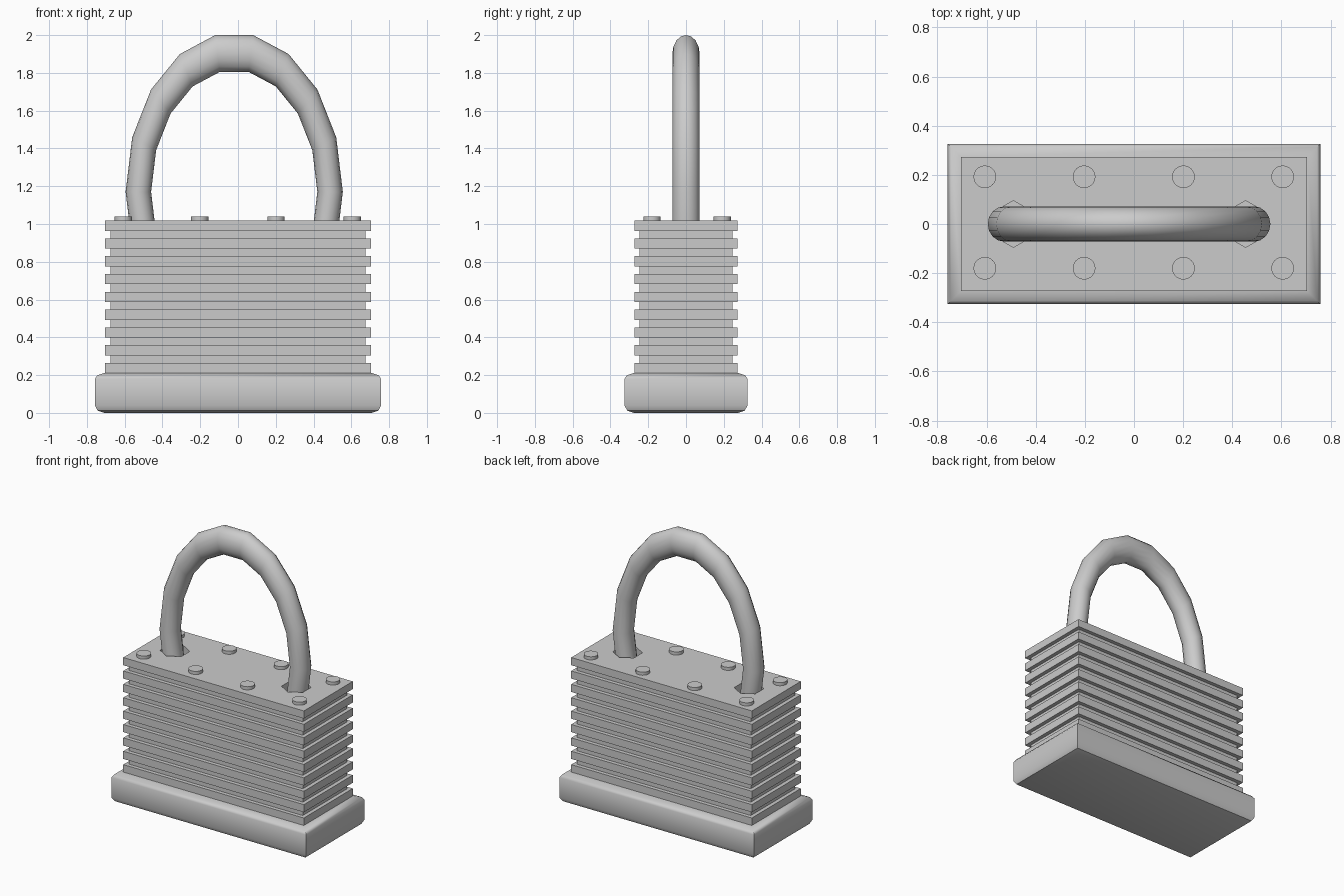
import bpy, bmesh, math

if "Cube" in bpy.data.objects:
    bpy.data.objects.remove(bpy.data.objects["Cube"])


def finish(name, bm, smooth=None):
    bmesh.ops.recalc_face_normals(bm, faces=bm.faces)
    mesh = bpy.data.meshes.new(name)
    bm.to_mesh(mesh)
    bm.free()
    ob = bpy.data.objects.new(name, mesh)
    bpy.context.collection.objects.link(ob)
    if smooth:
        bpy.ops.object.select_all(action='DESELECT')
        ob.select_set(True)
        bpy.context.view_layer.objects.active = ob
        bpy.ops.object.shade_smooth_by_angle(angle=math.radians(smooth))
    return ob


def loft(bm, rings):
    """Skin closed rings of points and cap both ends."""
    loops = [[bm.verts.new(p) for p in ring] for ring in rings]
    for a, b in zip(loops, loops[1:]):
        for i in range(len(a)):
            j = (i + 1) % len(a)
            bm.faces.new((a[i], a[j], b[j], b[i]))
    bm.faces.new(loops[0][::-1])
    bm.faces.new(loops[-1])


def rect(hx, hy, z):
    return [(-hx, -hy, z), (hx, -hy, z), (hx, hy, z), (-hx, hy, z)]


def disc(x, y, r, z, n, start=0.0):
    angles = [start + math.tau * i / n for i in range(n)]
    return [(x + r * math.cos(a), y + r * math.sin(a), z) for a in angles]


# Base with rounded top and bottom rims: (inset, height)
bm = bmesh.new()
profile = [(0.05, 0), (0.015, 0.012), (0, 0.04), (0, 0.18), (0.013, 0.199), (0.052, 0.212)]
loft(bm, [rect(0.758 - i, 0.326 - i, z) for i, z in profile])
finish("base", bm, 40)

# Laminated body: nine plates with grooves between them
bm = bmesh.new()
top, pitch, thick = 1.018, 0.0942, 0.054
rings = []
for k in range(8, -1, -1):
    z = top - k * pitch
    low = 0.2 if k == 8 else z - thick
    rings += [rect(0.703, 0.272, low), rect(0.703, 0.272, z)]
    if k:
        rings += [rect(0.676, 0.245, z), rect(0.676, 0.245, z + pitch - thick)]
loft(bm, rings)
body = finish("laminated_body", bm)

# Hexagonal shackle holes
CX = -0.02
bm = bmesh.new()
for s in (-1, 1):
    x = CX + 0.002 + s * 0.4725
    loft(bm, [disc(x, 0, 0.095, z, 6, math.pi / 2) for z in (0.9, 1.1)])
cutter = finish("hole_cutter", bm)
cutter.hide_render = True
cutter.hide_set(True)
mod = body.modifiers.new("holes", 'BOOLEAN')
mod.operation = 'DIFFERENCE'
mod.object = cutter
mod.solver = 'EXACT'

# Rivets
bm = bmesh.new()
for x in (-0.607, -0.203, 0.201, 0.605):
    for y in (-0.18, 0.192):
        loft(bm, [disc(x, y, 0.046, z, 24) for z in (1.0, 1.04)])
finish("rivets", bm, 30)

# Shackle: part of a torus stretched in height
bm = bmesh.new()
R, r, n, stretch, zc = 0.5075, 0.0675, 16, 1.466, 1.17
rings = []
for step in range(12):
    a = math.radians(-110 + 20 * step)
    ring = []
    for i in range(n):
        t = math.tau * i / n
        d = R + r * math.cos(t)
        ring.append((CX + d * math.sin(a), 0.072 * math.sin(t), zc + stretch * d * math.cos(a)))
    rings.append(ring)
loft(bm, rings)
finish("shackle", bm, 50)
